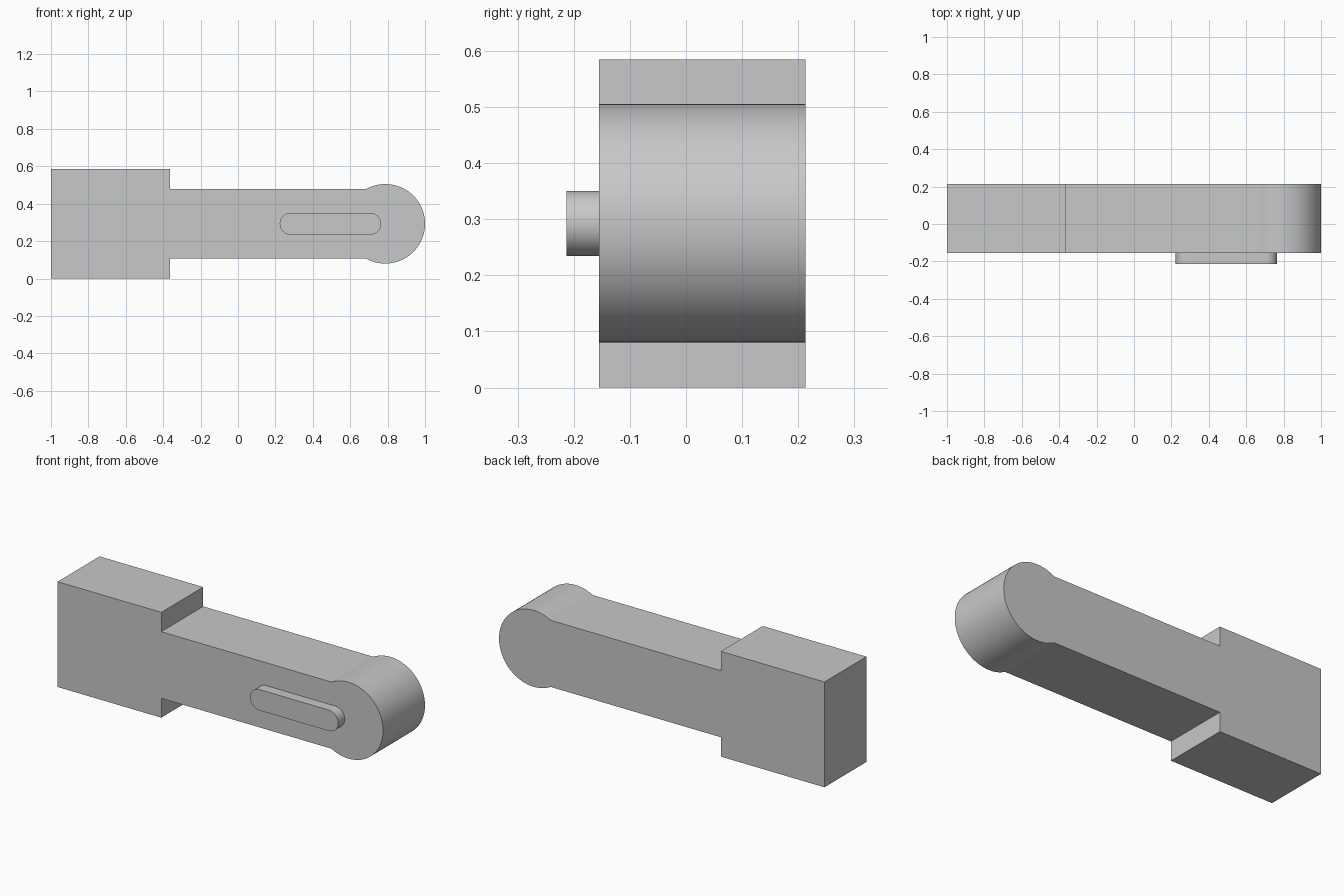
import bpy, bmesh
from math import sin, cos, pi, radians, asin

if "Cube" in bpy.data.objects:
    bpy.data.objects.remove(bpy.data.objects["Cube"], do_unlink=True)

grey = bpy.data.materials.new("plain_grey")
grey.use_nodes = True
colour = (0.58, 0.58, 0.58, 1)
grey.diffuse_color = colour
grey.node_tree.nodes["Principled BSDF"].inputs["Base Color"].default_value = colour

MID_Z = 0.2925
FRONT, BACK = -0.155, 0.213


def arc(cx, radius, start, end, steps):
    """Points of an arc around (cx, MID_Z) in the xz plane."""
    angles = [start + (end - start) * i / steps for i in range(steps + 1)]
    return [(cx + radius * cos(a), MID_Z + radius * sin(a)) for a in angles]


def extrude_profile(name, points, y0, y1):
    """Solid with the given xz outline between two depths."""
    bm = bmesh.new()
    face = bm.faces.new([bm.verts.new((x, y0, z)) for x, z in points])
    result = bmesh.ops.extrude_face_region(bm, geom=[face])
    moved = [v for v in result["geom"] if isinstance(v, bmesh.types.BMVert)]
    bmesh.ops.translate(bm, verts=moved, vec=(0, y1 - y0, 0))
    bmesh.ops.recalc_face_normals(bm, faces=bm.faces)
    mesh = bpy.data.meshes.new(name)
    bm.to_mesh(mesh)
    bm.free()
    mesh.materials.append(grey)
    obj = bpy.data.objects.new(name, mesh)
    bpy.context.collection.objects.link(obj)
    bpy.ops.object.select_all(action="DESELECT")
    obj.select_set(True)
    bpy.context.view_layer.objects.active = obj
    bpy.ops.object.shade_smooth_by_angle(angle=radians(20))
    return obj


# Body: square block, narrower arm and round end in one outline
block_end, arm_half, end_radius = -0.363, 0.185, 0.2125
meet = pi - asin(arm_half / end_radius)
outline = [(-1, 0), (block_end, 0), (block_end, MID_Z - arm_half)]
outline += arc(1 - end_radius, end_radius, -meet, meet, 72)
outline += [(block_end, MID_Z + arm_half), (block_end, 2 * MID_Z), (-1, 2 * MID_Z)]
extrude_profile("body", outline, FRONT, BACK)

# Raised rounded bar on the front of the arm
bar_radius = 0.058
bar = arc(0.765 - bar_radius, bar_radius, -pi / 2, pi / 2, 24)
bar += arc(0.223 + bar_radius, bar_radius, pi / 2, 3 * pi / 2, 24)
extrude_profile("front_bar", bar, -BACK, FRONT)
